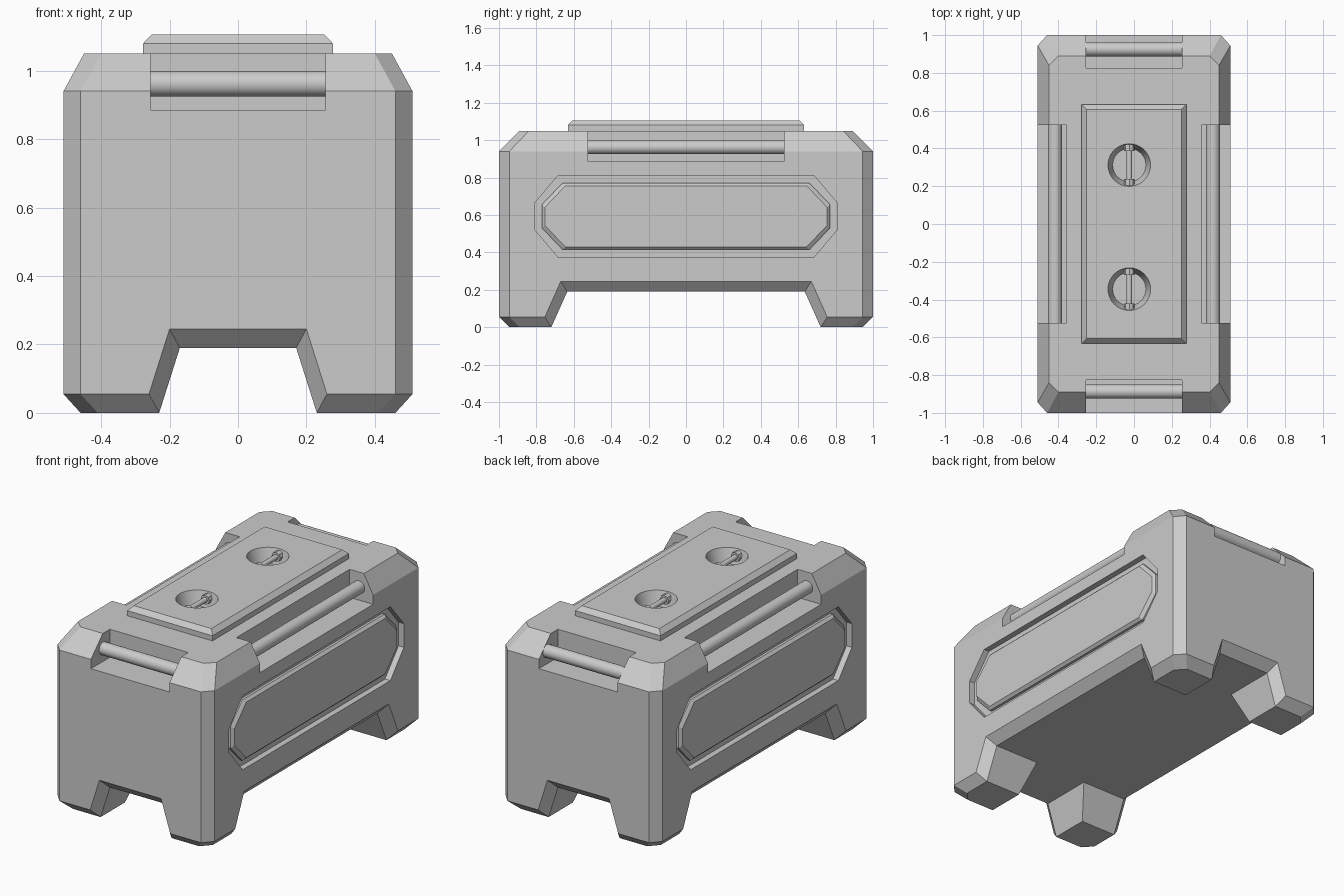
import bpy, bmesh, math
from mathutils import Matrix

if "Cube" in bpy.data.objects:
    bpy.data.objects.remove(bpy.data.objects["Cube"])


def loft(name, rings):
    """Closed solid through matching rings of points, capped at both ends."""
    bm = bmesh.new()
    vs = [[bm.verts.new(p) for p in ring] for ring in rings]
    n = len(rings[0])
    for a, b in zip(vs, vs[1:]):
        for i in range(n):
            j = (i + 1) % n
            bm.faces.new((a[i], a[j], b[j], b[i]))
    bm.faces.new(vs[0])
    bm.faces.new(vs[-1])
    bmesh.ops.recalc_face_normals(bm, faces=bm.faces)
    me = bpy.data.meshes.new(name)
    bm.to_mesh(me)
    bm.free()
    ob = bpy.data.objects.new(name, me)
    bpy.context.collection.objects.link(ob)
    return ob


def octagon(a, b, ca, cb):
    """Rectangle with half sizes a, b and corners cut by ca, cb."""
    return [(a, b - cb), (a - ca, b), (ca - a, b), (-a, b - cb),
            (-a, cb - b), (ca - a, -b), (a - ca, -b), (a, cb - b)]


def box(name, x0, x1, y0, y1, z0, z1):
    return loft(name, [[(x0, y0, z), (x1, y0, z), (x1, y1, z), (x0, y1, z)] for z in (z0, z1)])


def rod(name, centre, radius, length, axis, top_radius=None, sides=32):
    bm = bmesh.new()
    bmesh.ops.create_cone(bm, cap_ends=True, segments=sides, radius1=radius,
                          radius2=radius if top_radius is None else top_radius, depth=length)
    turn = {'X': Matrix.Rotation(math.pi / 2, 4, 'Y'),
            'Y': Matrix.Rotation(math.pi / 2, 4, 'X'), 'Z': Matrix()}[axis]
    bmesh.ops.transform(bm, matrix=Matrix.Translation(centre) @ turn, verts=bm.verts)
    me = bpy.data.meshes.new(name)
    bm.to_mesh(me)
    bm.free()
    ob = bpy.data.objects.new(name, me)
    bpy.context.collection.objects.link(ob)
    smooth(ob)
    return ob


def activate(ob):
    bpy.ops.object.select_all(action='DESELECT')
    ob.select_set(True)
    bpy.context.view_layer.objects.active = ob


def smooth(ob):
    activate(ob)
    bpy.ops.object.shade_smooth_by_angle(angle=math.radians(35))


def cut(ob, cutter, keep=False):
    m = ob.modifiers.new("cut", 'BOOLEAN')
    m.operation, m.solver, m.object = 'DIFFERENCE', 'EXACT', cutter
    activate(ob)
    bpy.ops.object.modifier_apply(modifier=m.name)
    if not keep:
        bpy.data.objects.remove(cutter, do_unlink=True)


# Chamfered body
levels = [(0, .46, .945, .05, .055), (.055, .51, 1, .05, .055),
          (.94, .51, 1, .05, .055), (1.05, .45, .89, .05, .05)]
body = loft("crate_body", [[(x, y, z) for x, y in octagon(a, b, ca, cb)]
                           for z, a, b, ca, cb in levels])


# Underside gaps between the feet, flaring out at the rim
def notch(along_y, depth_in, depth_out, inner, outer):
    far = [2 * o - i for i, o in zip(inner, outer)]
    d = depth_out - depth_in
    rings = []
    for s, (low, high, top) in ((-depth_out - d, far), (-depth_in, inner),
                                (depth_in, inner), (depth_out + d, far)):
        prof = [(-low, -.1), (low, -.1), (high, top), (-high, top)]
        rings.append([(u, s, z) if along_y else (s, u, z) for u, z in prof])
    return loft("notch_cutter", rings)


cut(body, notch(True, .945, 1, (.262, .17, .19), (.309, .20, .245)))
cut(body, notch(False, .46, .51, (.765, .635, .19), (.824, .67, .245)))

# Handle recesses and bars on the two ends
for s, bar_y, side in ((-1, .887, "front"), (1, .925, "back")):
    y0, y1 = sorted((s * .825, s * 1.1))
    cut(body, box("recess_cutter", -.255, .255, y0, y1, .885, 1.2))
    rod(side + "_handle_bar", (0, s * bar_y, .962), .037, .53, 'X')

# Handle recesses, bars and octagonal panels on the two long sides
for s, side in ((-1, "left"), (1, "right")):
    x0, x1 = sorted((s * .357, s * .6))
    cut(body, box("recess_cutter", x0, x1, -.525, .525, .885, 1.2))
    rod(side + "_handle_bar", (s * .418, 0, .962), .037, 1.07, 'Y')
    cut(body, loft("panel_cutter", [[(x * s, y, z + .593) for y, z in octagon(.81, .217, .125, .147)]
                                    for x in (.475, .6)]))
    loft(side + "_panel", [[(x * s, y, z + .593) for y, z in octagon(a, b, .11, .115)]
                           for x, a, b in ((.47, .77, .178), (.49, .77, .178), (.505, .755, .163))])

# Raised lid plate with chamfered rim
lid = loft("lid_plate", [[(x * a, y * b, z) for x, y in ((1, 1), (-1, 1), (-1, -1), (1, -1))]
                         for z, a, b in ((1.045, .277, .632), (1.08, .277, .632), (1.106, .252, .607))])

# Round wells in the lid, each with a small pull bar
for y, side in ((-.345, "front"), (.312, "back")):
    x = -.025
    well = rod("well_cutter", (x, y, 1.07), .088, .10, 'Z', top_radius=.117)
    cut(body, well, keep=True)
    cut(lid, well)
    rod(side + "_pull_bar", (x, y, 1.072), .015, .2, 'Y', sides=16)
    for e in (-1, 1):
        ye = y + e * .092
        rod(side + "_pull_mount", (x, ye, 1.072), .028, .034, 'Y', sides=8)
